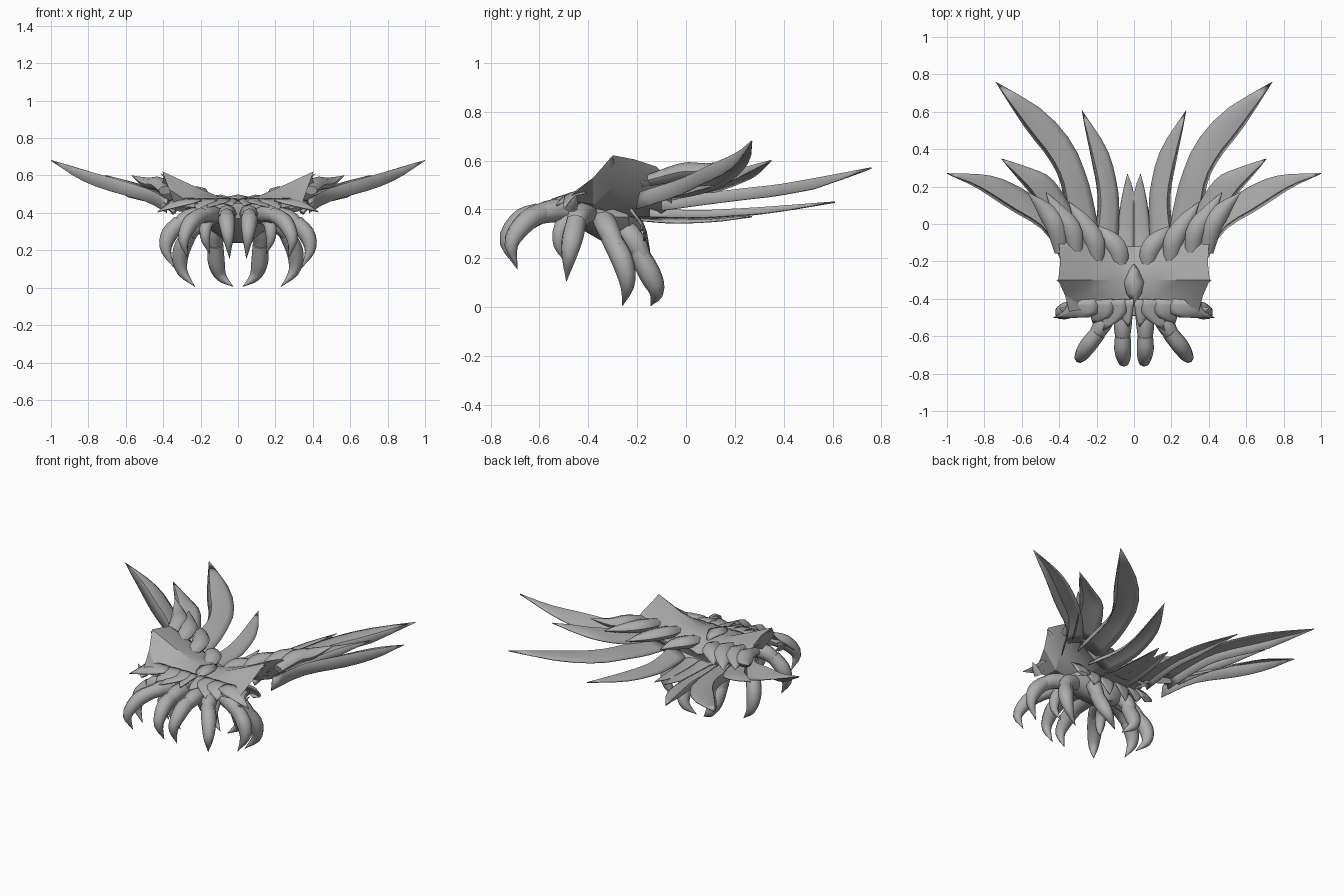
import bpy, bmesh, math
from mathutils import Vector

if "Cube" in bpy.data.objects:
    bpy.data.objects.remove(bpy.data.objects["Cube"])

grey = bpy.data.materials.new("stone grey")
grey.diffuse_color = (0.42, 0.42, 0.42, 1)
grey.use_nodes = True
grey.node_tree.nodes["Principled BSDF"].inputs["Base Color"].default_value = grey.diffuse_color


def spline(pts, n):
    """Smooth path of n points through the given points (any dimension)."""
    pts = [Vector(p) for p in pts]
    out = []
    for i in range(n):
        t = i / (n - 1) * (len(pts) - 1)
        k = min(int(t), len(pts) - 2)
        u = t - k
        b, c = pts[k], pts[k + 1]
        a = pts[k - 1] if k > 0 else 2 * b - c
        d = pts[k + 2] if k + 2 < len(pts) else 2 * c - b
        out.append(0.5 * (2 * b + (c - a) * u + (2 * a - 5 * b + 4 * c - d) * u * u
                          + (3 * b - a - 3 * c + d) * u ** 3))
    return out


def finish(name, rows, closed=False, mirror=True, thick=0, angle=40):
    """Skin the rows into a surface; closed rows make capped tubes."""
    bm = bmesh.new()
    vs = [[bm.verts.new(p) for p in r] for r in rows]
    n = len(rows[0])
    for a, b in zip(vs, vs[1:]):
        for j in range(n if closed else n - 1):
            k = (j + 1) % n
            bm.faces.new((a[j], a[k], b[k], b[j]))
    if closed:
        bm.faces.new(vs[0])
        bm.faces.new(vs[-1])
    bmesh.ops.remove_doubles(bm, verts=bm.verts, dist=0.0005)
    bmesh.ops.recalc_face_normals(bm, faces=bm.faces)
    me = bpy.data.meshes.new(name)
    bm.to_mesh(me)
    bm.free()
    me.materials.append(grey)
    ob = bpy.data.objects.new(name, me)
    bpy.context.collection.objects.link(ob)
    if thick:
        m = ob.modifiers.new("thickness", 'SOLIDIFY')
        m.thickness = thick
        m.offset = 0
    if mirror:
        ob.modifiers.new("mirror", 'MIRROR')
    bpy.context.view_layer.objects.active = ob
    ob.select_set(True)
    bpy.ops.object.shade_smooth_by_angle(angle=math.radians(angle))
    ob.select_set(False)
    return ob


def horn(name, pts, radii, flat=1.0, sides=8, n=11):
    """Tapered curved tube with a pointed end, its frame carried along the path."""
    path = spline(pts, n)
    rad = spline([(r, 0) for r in radii], n)
    rows, side = [], None
    for i, p in enumerate(path):
        t = (path[min(i + 1, n - 1)] - path[max(i - 1, 0)]).normalized()
        side = t.cross(Vector((0, 0, 1))) if side is None else side - t * side.dot(t)
        side.normalize()
        up = side.cross(t)
        r = max(rad[i].x, 0.001)
        rows.append([p + side * r * math.cos(a) + up * r * flat * math.sin(a)
                     for a in (2 * math.pi * k / sides for k in range(sides))])
    finish(name, rows, closed=True, angle=50)


def feather(name, inner, outer, arch=0.007, n=12, lip=0.0):
    """Thin arched blade between two edges that meet at the tip, outer edge folded down."""
    rows = []
    for a, b in zip(spline(inner, n), spline(outer, n)):
        w = min(1, (a - b).length / 0.12)
        fold = Vector((b.x - a.x, b.y - a.y, 0))
        if fold.length > 0:
            fold.normalize()
        ridge = b - fold * 0.012 * w if lip else b
        row = [a.lerp(ridge, f) + Vector((0, 0, arch * w * 4 * f * (1 - f)))
               for f in (0, 0.25, 0.5, 0.75, 1)]
        if lip:
            row.append(b + fold * 0.006 * w - Vector((0, 0, lip * w)))
        rows.append(row)
    finish(name, rows, thick=0.006)


# wing and tail feathers, outer edges lifted then folded down
feather("wing_feather_outer",
        [(.34, -.06, .44), (.48, .10, .475), (.62, .20, .53), (.78, .26, .60), (1.0, .27, .68)],
        [(.38, -.20, .47), (.48, -.03, .525), (.66, .085, .58), (.84, .20, .63), (1.0, .27, .68)], lip=.07)
feather("wing_feather_upper",
        [(.28, -.04, .44), (.36, .13, .475), (.45, .25, .52), (.56, .30, .55), (.71, .35, .60)],
        [(.40, -.08, .48), (.48, .06, .52), (.55, .17, .55), (.62, .25, .575), (.71, .35, .60)], lip=.04)
feather("wing_feather_long",
        [(.18, -.10, .41), (.21, .08, .425), (.25, .24, .45), (.33, .43, .475), (.49, .61, .515), (.74, .76, .57)],
        [(.34, -.10, .44), (.36, .08, .465), (.39, .24, .485), (.46, .37, .50), (.57, .51, .525), (.74, .76, .57)],
        lip=.045)
feather("tail_feather_side",
        [(.09, -.15, .36), (.08, .05, .36), (.09, .20, .37), (.145, .40, .395), (.28, .61, .43)],
        [(.22, -.15, .40), (.19, .05, .395), (.19, .18, .40), (.22, .34, .41), (.28, .61, .43)], lip=.03)
feather("tail_feather_centre",
        [(.0, -.22, .37), (.0, -.05, .355), (.002, .16, .36), (.035, .27, .37)],
        [(.10, -.22, .37), (.085, -.05, .355), (.065, .12, .36), (.035, .27, .37)], lip=.015)

# curled sheaths over the feather roots
for i, pts in enumerate([
        [(.07, -.25, .44), (.085, -.14, .46), (.14, -.07, .455), (.19, -.01, .43)],
        [(.20, -.21, .48), (.21, -.09, .505), (.28, .02, .50), (.35, .12, .49)],
        [(.31, -.18, .51), (.33, -.04, .54), (.40, .06, .54), (.47, .17, .545)],
        [(.39, -.15, .52), (.42, -.01, .555), (.48, .08, .56), (.57, .17, .60)]]):
    horn("root_sheath_%d" % (i + 1), pts, [.035, .052, .042, 0], flat=.7)

# winged back shell: closed sections, front to back
# each row: y, top heights at centre, inner and middle, rim x, rim z, belly z
shell = [(-.49, .445, .445, .43, .34, .44, .41),
         (-.38, .465, .47, .485, .37, .53, .38),
         (-.30, .475, .49, .55, .405, .622, .36),
         (-.21, .46, .48, .535, .395, .605, .35),
         (-.12, .41, .45, .51, .40, .575, .35),
         (-.06, .38, .41, .47, .42, .51, .37)]
rows = []
for y, zc, zi, zm, rx, rz, zb in shell:
    back = -.14 if y > -.1 else y
    half = [(.11, back, zi), (.25, y, zm), (rx, y, rz),
            (rx - .09, y, max(zb + .04, rz - .13)), (.16, back, zb + .02)]
    rows.append([(0, back, zc)] + half + [(0, back, zb)]
                + [(-x, yy, z) for x, yy, z in reversed(half)])
finish("back_shell", rows, closed=True, mirror=False, angle=25)

# raised diamond scale in the middle of the back
rows = [[(-w, y, z - .012), (0, y + .002, z), (w, y, z - .012)] for y, w, z in
        ((-.42, .004, .475), (-.37, .04, .487), (-.31, .052, .495), (-.25, .025, .485), (-.22, .004, .47))]
finish("centre_scale", rows, mirror=False, thick=.008)

# belly, tapering downwards
rows = []
for z, rx, ry, cy in ((.43, .20, .16, -.34), (.37, .21, .16, -.33), (.31, .15, .12, -.30),
                      (.26, .08, .07, -.26), (.24, .03, .03, -.24)):
    rows.append([(rx * math.cos(k * math.pi / 5), cy + ry * math.sin(k * math.pi / 5), z)
                 for k in range(10)])
finish("belly", rows, closed=True, mirror=False, angle=35)

# hanging plates at the rear of the belly
for i, (x, z) in enumerate(((.05, .23), (.15, .27), (.23, .31))):
    feather("rear_plate_%d" % (i + 1),
            [(x - .045, -.22, .40), (x - .04, -.17, .33), (x + .01, -.15 - .02 * i, z)],
            [(x + .055, -.23, .40), (x + .06, -.18, .33), (x + .01, -.15 - .02 * i, z)], n=6)

# jagged brow plates over the face
for i, (x0, x1, tx, ty) in enumerate(((.0, .08, .03, -.55), (.04, .16, .165, -.57),
                                      (.11, .23, .22, -.53), (.20, .36, .43, -.50))):
    feather("brow_plate_%d" % (i + 1),
            [(x0, -.40, .472), (x0 + .01, -.49, .46), (tx, ty, .44 - .012 * i)],
            [(x1, -.41, .467), (x1 + .01, -.46, .452), (tx, ty, .44 - .012 * i)], n=6)

# rim spikes on the shell shoulders
for i, (y, z, tx) in enumerate(((-.31, .60, .415), (-.46, .45, .40))):
    horn("shoulder_spike_%d" % (i + 1),
         [(.34, y - .01, z - .05), (.37, y, z - .02), (tx, y + .01, z + .01)],
         [.026, .02, 0], flat=.5, sides=6, n=5)

# limbs: each is an arm segment followed by a flared hooked claw
limbs = {
    "front_fang": ([(.05, -.43, .39), (.06, -.54, .395), (.06, -.64, .37)],
                   [(.06, -.60, .385), (.06, -.675, .355), (.053, -.735, .27), (.045, -.69, .155)]),
    "front_claw": ([(.11, -.43, .39), (.17, -.54, .395), (.22, -.62, .37)],
                   [(.19, -.58, .39), (.25, -.655, .35), (.29, -.715, .26), (.27, -.69, .16)]),
    "side_claw": ([(.16, -.40, .39), (.27, -.44, .37), (.34, -.46, .31)],
                  [(.31, -.45, .35), (.37, -.465, .28), (.385, -.48, .20), (.34, -.49, .105)]),
    "outer_leg": ([(.16, -.34, .36), (.24, -.32, .32), (.295, -.28, .24)],
                  [(.26, -.31, .29), (.305, -.26, .19), (.30, -.24, .09), (.23, -.26, .005)]),
    "inner_leg": ([(.09, -.26, .33), (.12, -.21, .27), (.12, -.17, .19)],
                  [(.12, -.20, .23), (.115, -.145, .13), (.09, -.12, .06), (.025, -.145, .005)])}
for name, (arm, claw) in limbs.items():
    horn(name + "_arm", arm, [.046, .048, .034], n=7)
    horn(name + "_hook", claw, [.042, .045, .03, 0])

# lower mouth fangs tucked behind the front pair
horn("mouth_fang", [(.14, -.42, .38), (.17, -.50, .34), (.175, -.52, .26), (.15, -.49, .18)],
     [.04, .036, .026, 0])
